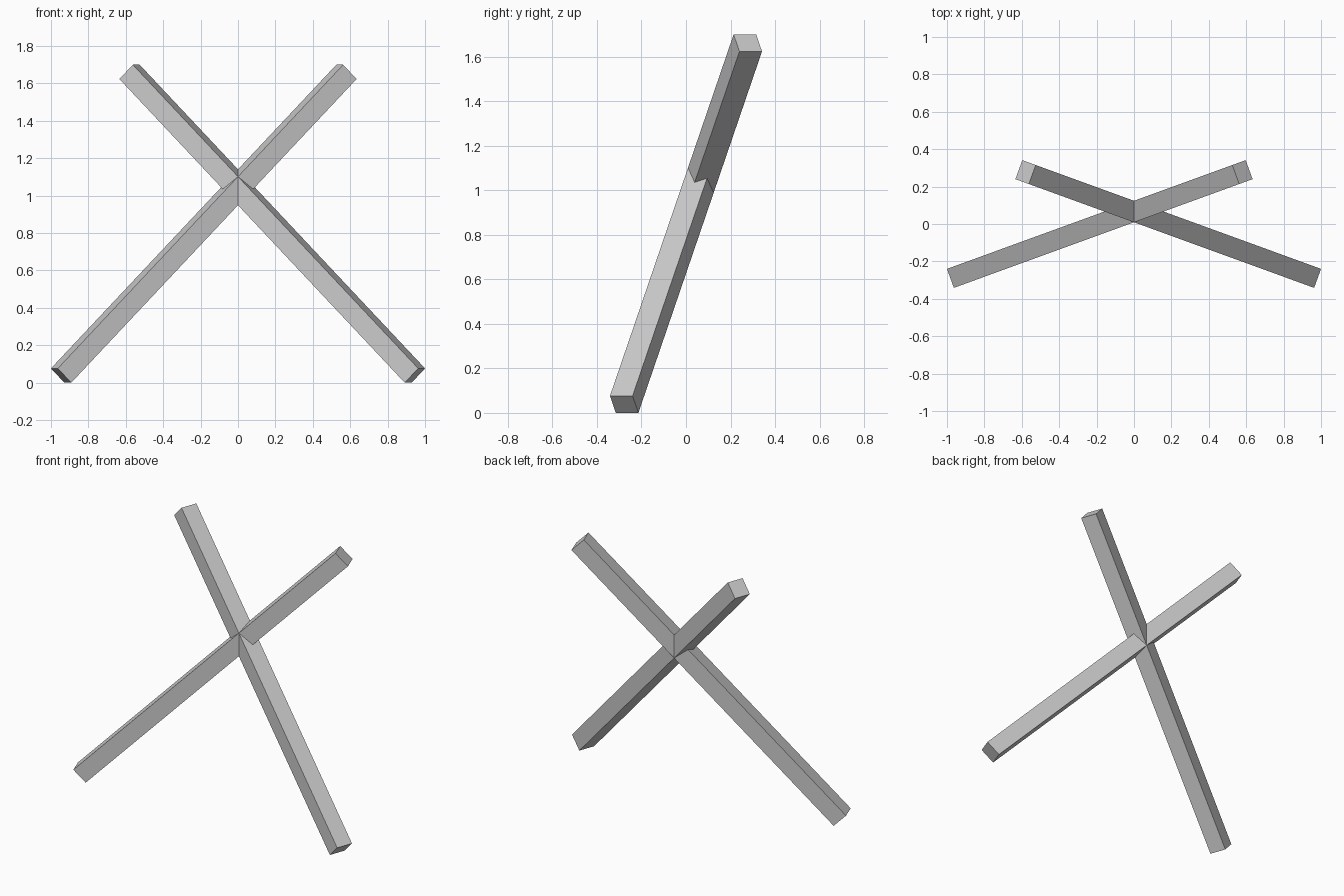
import bpy
from math import radians
from mathutils import Matrix

cube = bpy.data.objects.get("Cube")
if cube:
    bpy.data.objects.remove(cube, do_unlink=True)

# Plain grey for the whole frame
grey = bpy.data.materials.new("plain grey")
grey.use_nodes = True
colour = (0.6, 0.6, 0.6, 1)
grey.diffuse_color = colour
grey.node_tree.nodes["Principled BSDF"].inputs["Base Color"].default_value = colour

LENGTH, THICK = 2.296, 0.108
PITCH, YAW = radians(45), radians(20)


def beam(name, side):
    """Square beam leaning up and back, its foot on the given side of x."""
    bpy.ops.mesh.primitive_cube_add(size=1)
    obj = bpy.context.object
    obj.name = name
    heading = YAW if side < 0 else radians(180) - YAW
    obj.data.transform(
        Matrix.Translation((side * 0.183, 0, 0.85))
        @ Matrix.Rotation(heading, 4, "Z")
        @ Matrix.Rotation(-PITCH, 4, "Y")
        @ Matrix.Diagonal((LENGTH, THICK, THICK, 1)))
    obj.data.materials.append(grey)
    return obj


# Two crossing beams, mirrored about x = 0
beam("right_beam", -1)
beam("left_beam", 1)
